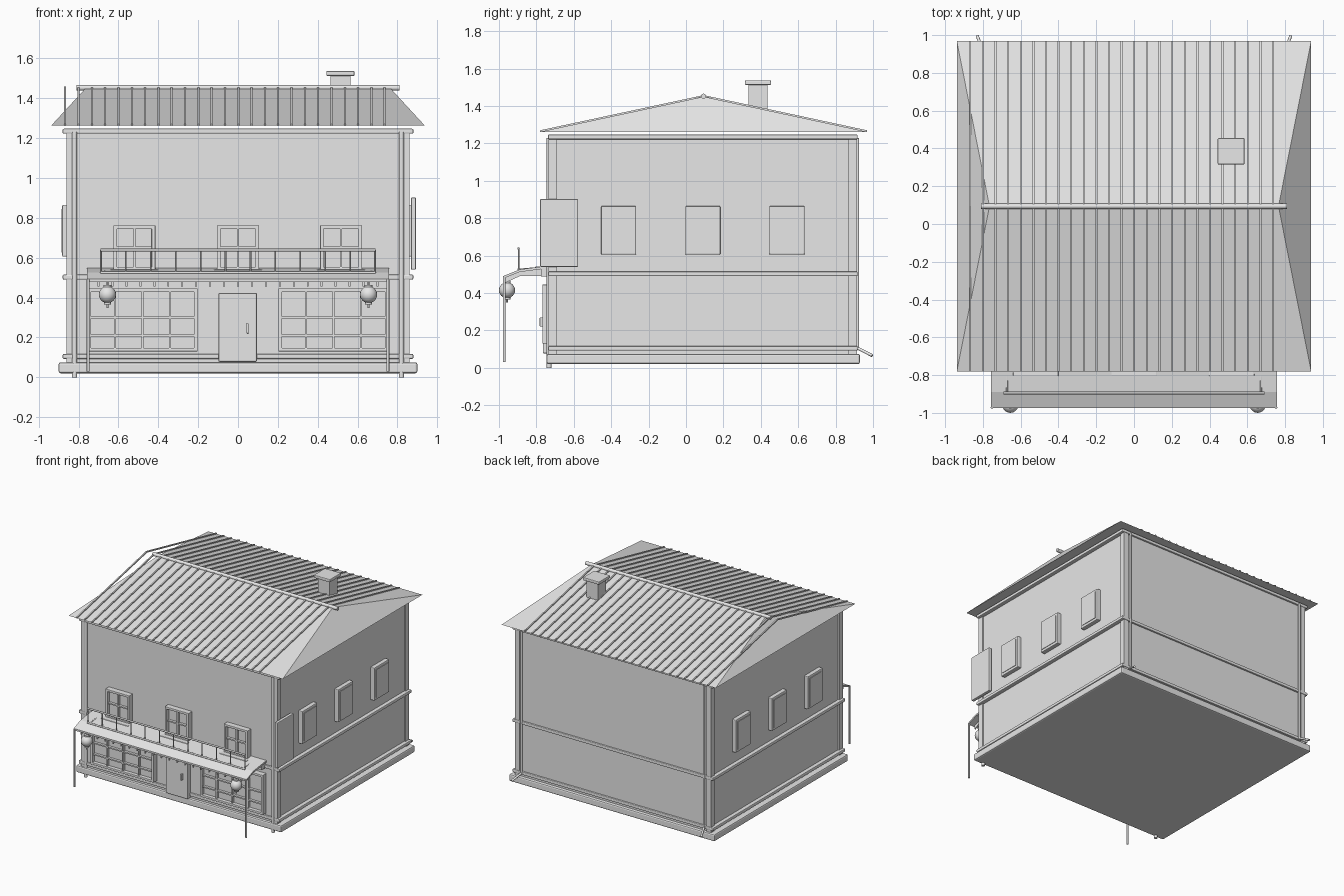
import bpy, bmesh, math
from mathutils import Vector

cube = bpy.data.objects.get("Cube")
if cube:
    bpy.data.objects.remove(cube, do_unlink=True)

grey = bpy.data.materials.new("plain_grey")
grey.use_nodes = True
grey.diffuse_color = (0.8, 0.8, 0.8, 1)
grey.node_tree.nodes["Principled BSDF"].inputs["Base Color"].default_value = (0.8, 0.8, 0.8, 1)


def finish(name, bm, smooth=False):
    bmesh.ops.recalc_face_normals(bm, faces=bm.faces)
    mesh = bpy.data.meshes.new(name)
    bm.to_mesh(mesh)
    bm.free()
    mesh.materials.append(grey)
    obj = bpy.data.objects.new(name, mesh)
    bpy.context.collection.objects.link(obj)
    if smooth:
        for p in mesh.polygons:
            p.use_smooth = True
    return obj


def box(name, x, y, z, bevel=0):
    """Box from (min, max) pairs, with an optional bevel."""
    bm = bmesh.new()
    bmesh.ops.create_cube(bm, size=1)
    for v in bm.verts:
        v.co = [lo + (hi - lo) * (c + 0.5) for c, (lo, hi) in zip(v.co, (x, y, z))]
    obj = finish(name, bm)
    if bevel:
        mod = obj.modifiers.new("Bevel", "BEVEL")
        mod.width, mod.segments = bevel, 2
    return obj


def rod(name, a, b, r, sides=12):
    """Round bar between two points."""
    a, b = Vector(a), Vector(b)
    bm = bmesh.new()
    bmesh.ops.create_cone(bm, cap_ends=True, segments=sides, radius1=r, radius2=r, depth=(b - a).length)
    obj = finish(name, bm)
    obj.location = (a + b) / 2
    obj.rotation_euler = (b - a).to_track_quat("Z", "Y").to_euler()
    for p in obj.data.polygons:
        p.use_smooth = len(p.vertices) == 4
    return obj


def extrude_x(name, profile, x0, x1):
    """Extrude a (y, z) outline along x."""
    bm = bmesh.new()
    face = bm.faces.new([bm.verts.new((x0, y, z)) for y, z in profile])
    moved = bmesh.ops.extrude_face_region(bm, geom=[face])["geom"]
    bmesh.ops.translate(bm, vec=(x1 - x0, 0, 0), verts=[g for g in moved if isinstance(g, bmesh.types.BMVert)])
    return finish(name, bm)


FRONT, BACK, MID, SIDE = -0.725, 0.905, 0.09, 0.85

# Plinth, walls and belts
box("plinth", (-0.9, 0.9), (-0.745, 0.93), (0.02, 0.075), 0.01)
box("walls", (-SIDE, SIDE), (FRONT, BACK), (0.07, 1.24))
for name, z in (("base_belt", 0.092), ("floor_belt", 0.49), ("eave_belt", 1.222)):
    box(name, (-0.88, 0.88), (-0.738, 0.918), (z, z + 0.025), 0.006)

# Corner posts, downspouts and their feet
for s, side in ((1, "left"), (-1, "right")):
    for end, y in (("front", (-0.735, -0.69)), ("back", (0.87, 0.914))):
        box(f"{side}_{end}_post", sorted((s * 0.82, s * 0.86)), y, (0.07, 1.24))
    rod(f"{side}_front_downspout", (s * 0.82, -0.732, 0), (s * 0.82, -0.732, 1.23), 0.013)
    rod(f"{side}_back_downspout", (s * 0.80, 0.918, 0.105), (s * 0.80, 0.918, 1.23), 0.008)
    rod(f"{side}_spout_kick", (s * 0.80, 0.918, 0.105), (s * 0.83, 0.996, 0.065), 0.008)

# Hipped roof
bm = bmesh.new()
EAVE, RIDGE = 1.262, 1.45
rim = [bm.verts.new((sx * 0.938, y, EAVE)) for sx, y in ((-1, -0.78), (1, -0.78), (1, 0.968), (-1, 0.968))]
left, right = (bm.verts.new((x, 0.094, RIDGE)) for x in (0.765, -0.765))
bm.faces.new(rim)
bm.faces.new((rim[0], rim[1], left, right))
bm.faces.new((rim[2], rim[3], right, left))
bm.faces.new((rim[1], rim[2], left))
bm.faces.new((rim[3], rim[0], right))
finish("hip_roof", bm)
rod("ridge_cap", (-0.81, 0.094, 1.452), (0.81, 0.094, 1.452), 0.014)

# Standing seams, carried over the whole slope
for i in range(25):
    x = -0.867 + 0.0668 * i
    for y, end in ((-0.78, "front"), (0.968, "back")):
        seam = [(y, EAVE - 0.002), (y, EAVE + 0.008), (0.094, RIDGE + 0.008), (0.094, RIDGE - 0.002)]
        extrude_x(f"{end}_roof_seam", seam, x - 0.005, x + 0.005)

# Chimney
box("chimney_stack", (0.465, 0.565), (0.335, 0.435), (1.33, 1.515))
box("chimney_cap", (0.443, 0.585), (0.315, 0.455), (1.512, 1.537), 0.006)

# Side windows: frame with a sunken pane
for s, side in ((1, "left"), (-1, "right")):
    for y in (-0.36, 0.09, 0.54):
        box(f"{side}_window", sorted((s * 0.84, s * 0.882)), (y - 0.094, y + 0.094), (0.605, 0.865), 0.006)
        box(f"{side}_window_pane", sorted((s * 0.87, s * 0.886)), (y - 0.075, y + 0.075), (0.625, 0.845))

# Hanging signboard
box("signboard", (0.868, 0.893), (-0.78, -0.577), (0.54, 0.902), 0.005)


def window(name, x0, x1, z0, z1, bars_x, bars_z, rim=0.018):
    """Glazed front window: pane, four frame strips and glazing bars."""
    box(name + "_pane", (x0, x1), (FRONT - 0.015, FRONT + 0.01), (z0, z1))
    y = (-0.768, FRONT)
    for x in (x0, x1 - rim):
        box(name + "_stile", (x, x + rim), y, (z0, z1), 0.003)
    for z in (z0, z1 - rim):
        box(name + "_rail", (x0, x1), y, (z, z + rim), 0.003)
    for x in bars_x:
        box(name + "_upright_bar", (x - 0.005, x + 0.005), (-0.76, FRONT), (z0, z1))
    for z in bars_z:
        box(name + "_cross_bar", (x0, x1), (-0.76, FRONT), (z - 0.005, z + 0.005))


# Upper windows with sills
for x in (-0.52, 0, 0.517):
    window("upper_window", x - 0.105, x + 0.105, 0.535, 0.762, [x], [0.65])
    box("upper_window_sill", (x - 0.12, x + 0.12), (-0.805, FRONT), (0.522, 0.542), 0.004)

# Shop windows
for s in (-1, 1):
    x0, x1 = sorted((s * 0.203, s * 0.755))
    step = (x1 - x0) / 4
    window("shop_window", x0, x1, 0.13, 0.445, [x0 + step * i for i in (1, 2, 3)], [0.21, 0.30])

# Door and handle
box("door", (-0.098, 0.095), (-0.765, FRONT), (0.077, 0.423), 0.006)
box("door_handle", (0.043, 0.053), (-0.782, -0.76), (0.22, 0.27), 0.003)

# Canopy with ledger, rafters and posts
extrude_x("canopy", [(-0.975, 0.478), (-0.975, 0.492), (-0.89, 0.526), (FRONT, 0.548),
                     (FRONT, 0.534), (-0.89, 0.512)], -0.757, 0.757)
box("canopy_ledger", (-0.75, 0.75), (-0.775, FRONT), (0.488, 0.535))
for i in range(21):
    x = -0.7 + 0.07 * i
    extrude_x("canopy_rafter", [(-0.965, 0.482), (-0.89, 0.513), (FRONT, 0.535),
                                (FRONT, 0.49), (-0.89, 0.49), (-0.965, 0.455)], x - 0.005, x + 0.005)
for x in (-0.752, 0.752):
    rod("canopy_post", (x, -0.972, 0.03), (x, -0.972, 0.49), 0.007)

# Balcony railing
for z, name in ((0.638, "hand_rail"), (0.525, "foot_rail")):
    rod(name, (-0.69, -0.895, z), (0.69, -0.895, z), 0.007)
for i in range(12):
    x = -0.6875 + 0.125 * i
    rod("railing_post", (x, -0.895, 0.515), (x, -0.895, 0.638), 0.004, 8)
for x in (-0.672, 0.672):
    rod("side_foot_rail", (x, -0.895, 0.525), (x, FRONT, 0.54), 0.005, 8)

# Lanterns
for x in (-0.655, 0.655):
    y = -0.957
    bm = bmesh.new()
    bmesh.ops.create_uvsphere(bm, u_segments=20, v_segments=12, radius=0.043)
    finish("lantern_globe", bm, True).location = (x, y, 0.415)
    rod("lantern_cap", (x, y, 0.448), (x, y, 0.463), 0.02)
    rod("lantern_base", (x, y, 0.366), (x, y, 0.38), 0.018)
    rod("lantern_cord", (x, y, 0.455), (x, y, 0.49), 0.004, 8)
    rod("lantern_tassel", (x, y, 0.348), (x, y, 0.37), 0.005, 8)
